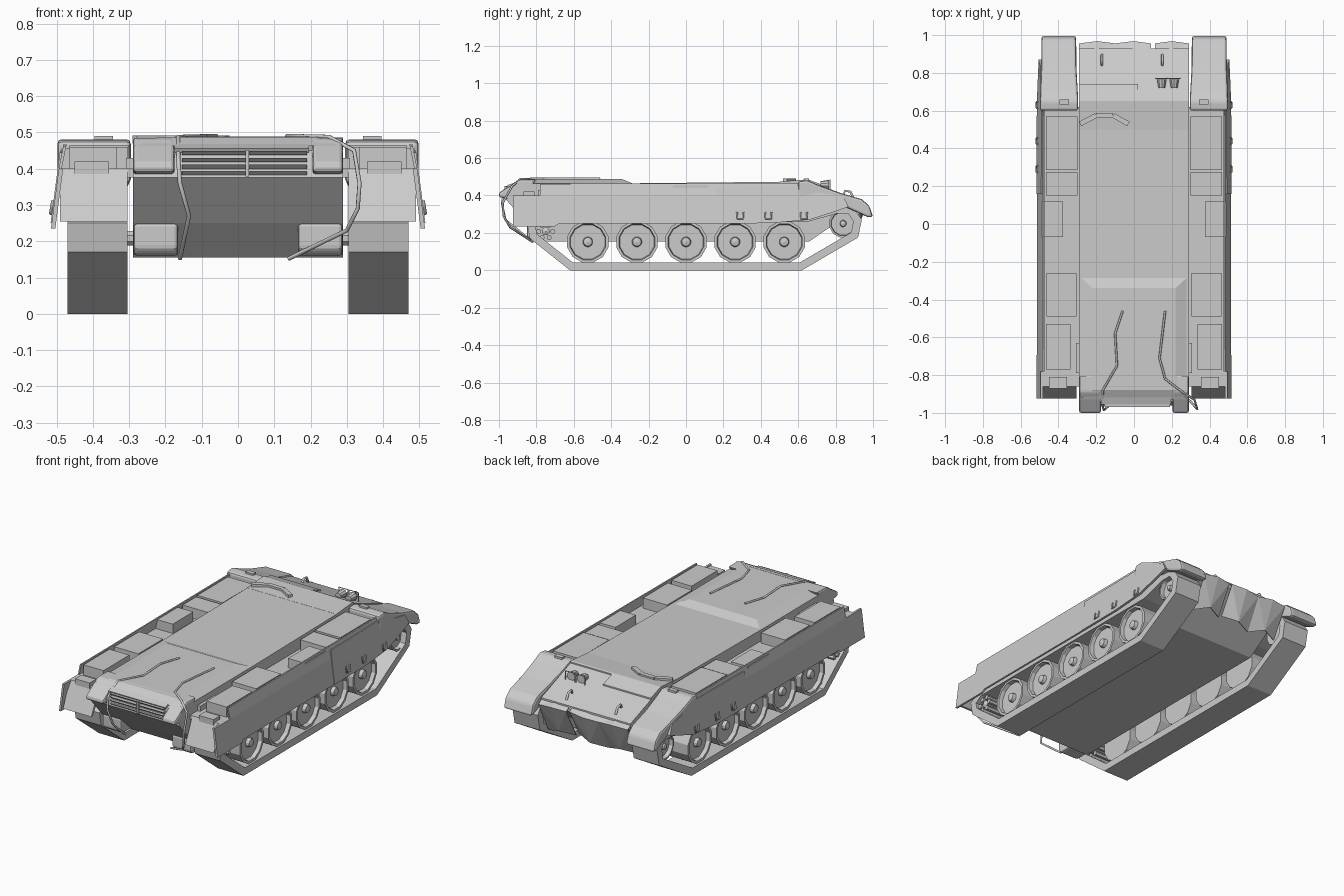
import bpy, bmesh, math
from mathutils import Vector, Matrix

cube = bpy.data.objects.get("Cube")
if cube:
    bpy.data.objects.remove(cube, do_unlink=True)


def finish(name, bm, mirror=False, bevel=0.0):
    bmesh.ops.recalc_face_normals(bm, faces=bm.faces)
    mesh = bpy.data.meshes.new(name)
    bm.to_mesh(mesh)
    bm.free()
    obj = bpy.data.objects.new(name, mesh)
    bpy.context.collection.objects.link(obj)
    if bevel:
        mod = obj.modifiers.new("Bevel", "BEVEL")
        mod.width = bevel
        mod.segments = 2
    if mirror:
        obj.modifiers.new("Mirror", "MIRROR")
    return obj


def prism(name, profile, x0, x1, mirror=False, lean=0.0, bevel=0.0):
    """Side profile (y, z) extruded across x; lean tilts it outward below."""
    bm = bmesh.new()
    rows = [[bm.verts.new((x + (0.4 - z) * lean, y, z)) for y, z in profile]
            for x in (x0, x1)]
    for row in rows:
        bm.faces.new(row)
    n = len(profile)
    for i in range(n):
        j = (i + 1) % n
        bm.faces.new((rows[0][i], rows[0][j], rows[1][j], rows[1][i]))
    return finish(name, bm, mirror, bevel)


def box(name, x, y, z, mirror=False):
    rect = [(y[0], z[0]), (y[1], z[0]), (y[1], z[1]), (y[0], z[1])]
    return prism(name, rect, x[0], x[1], mirror)


def lathe(name, profile, y, z, sides=12):
    """Profile (x, radius) turned about an axle along x, on both sides."""
    bm = bmesh.new()
    verts = [bm.verts.new((x, 0, r)) for x, r in profile]
    edges = [bm.edges.new(pair) for pair in zip(verts, verts[1:])]
    bmesh.ops.spin(bm, geom=verts + edges, cent=(0, 0, 0), axis=(1, 0, 0),
                   angle=math.tau, steps=sides, use_merge=True)
    bmesh.ops.remove_doubles(bm, verts=bm.verts, dist=0.0005)
    bmesh.ops.rotate(bm, verts=bm.verts,
                     matrix=Matrix.Rotation(math.pi / sides, 3, "X"))
    bmesh.ops.translate(bm, verts=bm.verts, vec=(0, y, z))
    return finish(name, bm, True)


def tube(name, points, radius, mirror=False):
    curve = bpy.data.curves.new(name, "CURVE")
    curve.dimensions = "3D"
    curve.bevel_depth = radius
    curve.bevel_resolution = 1
    curve.use_fill_caps = True
    line = curve.splines.new("POLY")
    line.points.add(len(points) - 1)
    for p, co in zip(line.points, points):
        p.co = (*co, 1)
    obj = bpy.data.objects.new(name, curve)
    bpy.context.collection.objects.link(obj)
    if mirror:
        obj.modifiers.new("Mirror", "MIRROR")
    return obj


# Hull and raised engine deck
prism("hull", [(-0.75, 0.155), (0.66, 0.155), (0.93, 0.34), (0.93, 0.375),
               (0.66, 0.475), (-0.28, 0.465), (-0.89, 0.465), (-0.94, 0.45),
               (-0.96, 0.375), (-0.85, 0.25)], -0.29, 0.29)
prism("final_drive_housing", [(-0.60, 0.16), (-0.83, 0.16), (-0.85, 0.18), (-0.85, 0.25),
                              (-0.60, 0.25)], 0.165, 0.288, True, bevel=0.01)

bm = bmesh.new()
rings = []
for half, back, front, z in ((0.285, -0.93, -0.28, 0.462), (0.22, -0.88, -0.34, 0.487)):
    rings.append([bm.verts.new((x, y, z)) for x, y in
                  ((-half, back), (half, back), (half, front), (-half, front))])
for ring in rings:
    bm.faces.new(ring)
for i in range(4):
    j = (i + 1) % 4
    bm.faces.new((rings[0][i], rings[0][j], rings[1][j], rings[1][i]))
finish("engine_deck", bm)

# Rear corner housings, grille and its lip
corner = [(-0.80, 0.485), (-0.89, 0.485), (-1.0, 0.415), (-1.0, 0.39), (-0.88, 0.375)]
prism("rear_corner_right", corner, -0.29, -0.175, bevel=0.01)
prism("rear_corner_left", corner, 0.205, 0.29, bevel=0.01)
prism("rear_deck_lip", [(-0.86, 0.488), (-0.955, 0.455), (-0.95, 0.445), (-0.86, 0.46)],
      -0.175, 0.195)
for i in range(4):
    z = 0.38 + i * 0.019
    prism(f"grille_slat_{i + 1}", [(-0.93, z + 0.012), (-0.968, z + 0.012),
                                   (-0.955, z), (-0.93, z)], -0.155, 0.19)
box("grille_divider", (0.02, 0.03), (-0.97, -0.93), (0.378, 0.452))

# Stepped glacis plates
for name, end, xs in (("glacis_plate_right", 0.74, (-0.29, 0.02)),
                      ("glacis_plate_left", 0.66, (0.02, 0.29))):
    z = 0.486 - max(0, end - 0.65) * 0.36
    prism(name, [(0.50, 0.474), (0.65, 0.486), (end, z), (end, z - 0.02), (0.50, 0.46)], *xs)

# Creased flap hanging below the glacis, in two pieces
for name, x0, x1, count in (("front_flap_right", -0.29, 0.09, 5),
                            ("front_flap_left", 0.11, 0.29, 3)):
    bm = bmesh.new()
    rows = []
    for y, z, sway in ((0.92, 0.372, 0), (0.962, 0.35, 0.006), (0.88, 0.175, 0.018)):
        rows.append([bm.verts.new((x0 + (x1 - x0) * i / (count - 1),
                                   y + (sway if i % 2 else -sway),
                                   z + sway * math.sin(i * 2.1)))
                     for i in range(count)])
    for a, b in zip(rows, rows[1:]):
        for i in range(count - 1):
            bm.faces.new((a[i], a[i + 1], b[i + 1], b[i]))
    bmesh.ops.triangulate(bm, faces=bm.faces)
    flap = finish(name, bm)
    flap.modifiers.new("Thickness", "SOLIDIFY").thickness = 0.006

# Fenders, noses, skirts and rear mudguards
box("fender_shelf", (0.28, 0.49), (-0.86, 0.62), (0.375, 0.4), True)
nose = prism("fender_nose", [(0.60, 0.476), (0.65, 0.482), (0.71, 0.455), (0.82, 0.415),
                             (0.94, 0.38), (0.98, 0.345), (1.0, 0.285), (0.97, 0.285),
                             (0.86, 0.335), (0.60, 0.36)], 0.295, 0.498, True, bevel=0.012)
for v in nose.data.vertices:
    taper = min(1, max(0, (v.co.y - 0.66) / 0.2))
    v.co.x += taper * (0.012 if v.co.x < 0.4 else -0.008)
prism("rear_skirt", [(-0.925, 0.235), (-0.70, 0.235), (-0.68, 0.25), (0.16, 0.25),
                     (0.16, 0.40), (-0.925, 0.40)], 0.482, 0.494, True, 0.13)
prism("skirt_rim", [(-0.78, 0.40), (0.62, 0.40), (0.62, 0.468), (-0.78, 0.462)],
      0.486, 0.494, True, 0.2)
prism("front_skirt", [(0.16, 0.25), (0.45, 0.252), (0.66, 0.27), (0.80, 0.315),
                      (0.87, 0.34), (0.84, 0.395), (0.69, 0.42), (0.62, 0.45),
                      (0.16, 0.445)], 0.482, 0.497, True, 0.13)
prism("rear_mudguard", [(-0.86, 0.40), (-0.925, 0.255), (-0.912, 0.255), (-0.84, 0.38)],
      0.305, 0.49, True)

# Stowage boxes along the fenders
for i, (x, y, top) in enumerate((
        ((0.335, 0.465), (-0.77, -0.53), 0.46), ((0.305, 0.462), (-0.49, -0.26), 0.46),
        ((0.375, 0.486), (-0.07, 0.12), 0.455), ((0.3, 0.465), (0.15, 0.275), 0.46),
        ((0.3, 0.465), (0.285, 0.57), 0.465))):
    box(f"stowage_box_{i + 1}", x, y, (0.39, top), True)
box("rear_lamp_box", (0.355, 0.45), (-0.87, -0.81), (0.385, 0.42), True)
box("front_marker_box", (0.345, 0.395), (0.632, 0.658), (0.46, 0.49), True)
box("side_rail", (0.288, 0.308), (-0.79, -0.63), (0.39, 0.43), True)

# Skirt clips
for i, y in enumerate((0.29, 0.44, 0.63)):
    tube(f"skirt_clip_{i + 1}", [(0.51, y - 0.017, 0.312), (0.516, y - 0.015, 0.276),
                                 (0.516, y + 0.015, 0.276), (0.51, y + 0.017, 0.312)],
         0.005, True)

# Tracks: a closed belt made from an outer outline and its inset
belt = [Vector(p) for p in ((-0.62, 0), (0.62, 0), (0.92, 0.175), (0.94, 0.27),
                            (0.89, 0.345), (0.80, 0.345), (0.64, 0.30),
                            (-0.77, 0.30), (-0.85, 0.25), (-0.835, 0.17))]
inset = []
for i, p in enumerate(belt):
    d1 = (p - belt[i - 1]).normalized()
    d2 = (belt[(i + 1) % len(belt)] - p).normalized()
    n1, n2 = Vector((-d1.y, d1.x)), Vector((-d2.y, d2.x))
    inset.append(p + (n1 + n2) * 0.042 / (1 + n1.dot(n2)))
bm = bmesh.new()
loops = [[bm.verts.new((x, p.x, p.y)) for p in path]
         for path, x in ((belt, 0.305), (belt, 0.47), (inset, 0.47), (inset, 0.305))]
for k in range(4):
    a, b = loops[k], loops[(k + 1) % 4]
    for i in range(len(belt)):
        j = (i + 1) % len(belt)
        bm.faces.new((a[i], a[j], b[j], b[i]))
finish("track", bm, True)

# Road wheels, idlers and drive sprockets
dish = [(0.32, 0), (0.32, 1), (0.458, 1), (0.458, 0.87), (0.435, 0.83),
        (0.435, 0.24), (0.455, 0.2), (0.46, 0)]
for name, y, z, size in [(f"road_wheel_{i + 1}", -0.525 + i * 0.2625, 0.152, 0.114)
                         for i in range(5)] + [("idler_wheel", 0.84, 0.25, 0.076)]:
    lathe(name, [(x, r * size) for x, r in dish], y, z)
lathe("sprocket_hub", [(0.28, 0), (0.28, 0.022), (0.45, 0.022), (0.46, 0)], -0.75, 0.208, 8)
for i in range(6):
    a = math.tau * i / 6
    lathe(f"sprocket_roller_{i + 1}", [(0.33, 0), (0.33, 0.014), (0.455, 0.014), (0.455, 0)],
          -0.75 + 0.038 * math.cos(a), 0.208 + 0.038 * math.sin(a), 6)

# Tow cables draped over the rear
tube("tow_cable_left", [(0.165, -0.46, 0.49), (0.135, -0.71, 0.49), (0.165, -0.82, 0.49),
                        (0.25, -0.885, 0.488), (0.32, -0.93, 0.45), (0.335, -0.98, 0.36),
                        (0.33, -0.975, 0.29), (0.30, -0.94, 0.23), (0.14, -0.82, 0.152)], 0.006)
tube("tow_cable_right", [(-0.06, -0.46, 0.49), (-0.10, -0.58, 0.49), (-0.09, -0.75, 0.49),
                         (-0.165, -0.88, 0.488), (-0.165, -0.97, 0.43), (-0.16, -0.985, 0.36),
                         (-0.135, -0.965, 0.27), (-0.16, -0.82, 0.152)], 0.006)

# Hatch splash guard, headlights and tow hooks
guard = [(-0.285, 0.53), (-0.2, 0.575), (-0.11, 0.575), (-0.03, 0.53)]
for i, (a, b) in enumerate(zip(guard, guard[1:])):
    a, b = Vector((*a, 0.48)), Vector((*b, 0.48))
    bm = bmesh.new()
    bmesh.ops.create_cube(bm, size=1)
    bmesh.ops.scale(bm, vec=((b - a).length, 0.026, 0.022), verts=bm.verts)
    turn = Matrix.Rotation(math.atan2(b.y - a.y, b.x - a.x), 3, "Z")
    bmesh.ops.rotate(bm, matrix=turn, verts=bm.verts)
    bmesh.ops.translate(bm, vec=(a + b) / 2, verts=bm.verts)
    finish(f"splash_guard_{i + 1}", bm)
for side, x in (("right", 0.147), ("left", 0.213)):
    bm = bmesh.new()
    bmesh.ops.create_cone(bm, cap_ends=True, segments=10, radius1=0.018, radius2=0.026,
                          depth=0.045)
    bmesh.ops.rotate(bm, matrix=Matrix.Rotation(-math.pi / 2, 3, "X"), verts=bm.verts)
    bmesh.ops.translate(bm, vec=(x, 0.742, 0.458), verts=bm.verts)
    finish(f"headlight_{side}", bm)
    tube(f"headlight_guard_{side}", [(x - 0.03, 0.77, 0.42), (x - 0.03, 0.77, 0.484),
                                     (x + 0.03, 0.77, 0.484), (x + 0.03, 0.77, 0.42)], 0.003)
    box(f"headlight_stand_{side}", (x - 0.008, x + 0.008), (0.73, 0.75), (0.42, 0.45))
for side, x in (("right", -0.17), ("left", 0.15)):
    tube(f"tow_hook_{side}", [(x, 0.84, 0.40), (x, 0.85, 0.425), (x, 0.88, 0.42),
                              (x, 0.895, 0.385)], 0.007)
